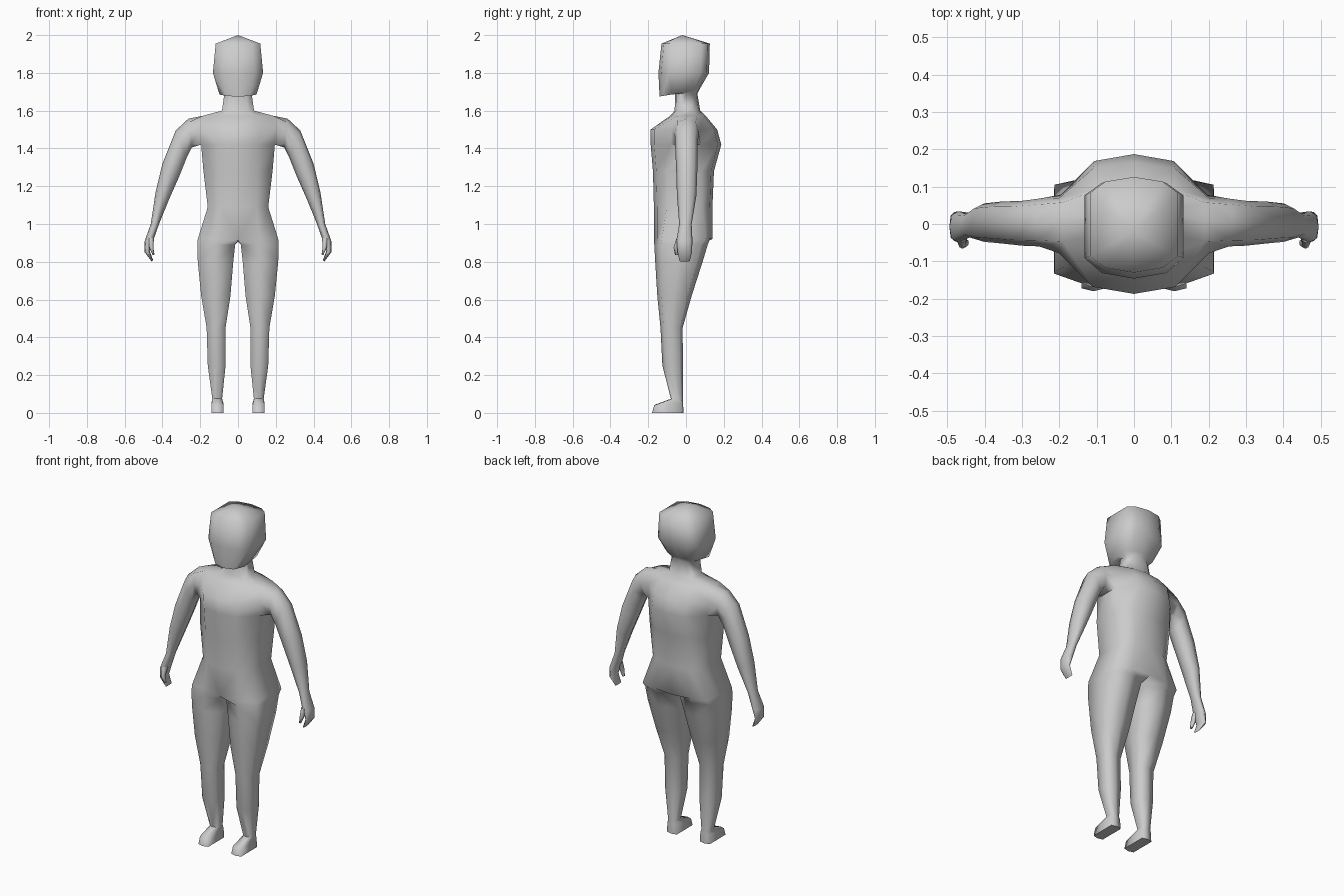
import bpy, bmesh, math
from mathutils import Vector

if "Cube" in bpy.data.objects:
    bpy.data.objects.remove(bpy.data.objects["Cube"])

skin = bpy.data.materials.new("grey skin")
skin.diffuse_color = (0.6, 0.6, 0.6, 1)
skin.use_nodes = True
skin.node_tree.nodes["Principled BSDF"].inputs["Base Color"].default_value = skin.diffuse_color

bm = bmesh.new()


def bridge(a, b, closed=True, skip=()):
    n = len(a)
    for i in range(n if closed else n - 1):
        if i not in skip:
            j = (i + 1) % n
            bm.faces.new((a[i], a[j], b[j], b[i]))


def half_ring(z, w, yf, yb, k, m, zb=None):
    """Right half of a body section: 7 points from front centre to back centre."""
    zb = z if zb is None else zb
    pts = [(0, yf), (m * w, yf * 0.9), (w, yf * k), (w, (yf + yb) * k / 2),
           (w, yb * k), (m * w, yb * 0.9), (0, yb)]
    return [bm.verts.new((x, y, z + (zb - z) * (y - yf) / (yb - yf))) for x, y in pts]


def tube_ring(outer, inner, yf, yb):
    """Eight-sided arm section between an outer and an inner (x, z) point."""
    o, i = Vector((outer[0], 0, outer[1])), Vector((inner[0], 0, inner[1]))
    mid, half = (o + i) / 2, (o - i) / 2
    ring = []
    for n in range(8):
        a = n * math.pi / 4
        s = 1.06 if n % 2 else 1
        p = mid + half * math.cos(a) * s
        p.y = (yf + yb) / 2 - (yb - yf) / 2 * math.sin(a) * s
        ring.append(bm.verts.new(p))
    return ring


def leg_ring(z, xi, xo, yf, yb, k, zt=None):
    """Eight-sided leg section, same point order as the hips; zt is the toe height."""
    xm, ym, h = (xi + xo) / 2, (yf + yb) / 2, (yb - yf) / 2
    pts = [(xi, ym - h * k), (xm, yf), (xo, ym - h * k), (xo, ym), (xo, ym + h * k),
           (xm, yb), (xi, ym + h * k), (xi, ym)]
    zt = z if zt is None else zt
    return [bm.verts.new((x, y, zt + (z - zt) * (y - yf) / (yb - yf))) for x, y in pts]


# torso, neck and head as stacked half sections
body = [half_ring(*s) for s in (
    (0.92, 0.213, -0.170, 0.140, 0.75, 0.55),
    (1.09, 0.160, -0.170, 0.140, 0.60, 0.60),
    (1.28, 0.183, -0.175, 0.148, 0.55, 0.58),
    (1.42, 0.195, -0.187, 0.187, 0.42, 0.55),
    (1.50, 0.200, -0.187, 0.165, 0.42, 0.55),
    (1.572, 0.190, -0.085, 0.105, 0.55, 0.50),
    (1.60, 0.085, -0.060, 0.075, 0.50, 0.60),
    (1.69, 0.072, -0.058, 0.060, 0.50, 0.60),
    (1.675, 0.098, -0.140, 0.070, 0.55, 0.62, 1.71),
    (1.80, 0.133, -0.146, 0.122, 0.62, 0.65),
    (1.955, 0.118, -0.130, 0.126, 0.66, 0.65),
)]
for n in range(len(body) - 1):
    bridge(body[n], body[n + 1], False, (2, 3) if n in (3, 4) else ())
crown = bm.verts.new((0, -0.02, 2.0))
for a, b in zip(body[-1], body[-1][1:]):
    bm.faces.new((a, b, crown))

# arm and hand, growing from the opening in the side of the chest
low, mid, top = body[3], body[4], body[5]
ring = [top[3], top[2], mid[2], low[2], low[3], low[4], mid[4], top[4]]
for s in (
    ((0.262, 1.558), (0.245, 1.405), -0.060, 0.068),
    ((0.330, 1.495), (0.270, 1.355), -0.058, 0.062),
    ((0.400, 1.320), (0.312, 1.250), -0.052, 0.060),
    ((0.436, 1.170), (0.365, 1.130), -0.048, 0.055),
    ((0.462, 1.000), (0.418, 1.000), -0.036, 0.030),
    ((0.494, 0.910), (0.446, 0.920), -0.050, 0.034),
    ((0.494, 0.850), (0.468, 0.858), -0.045, 0.032),
    ((0.456, 0.800), (0.450, 0.810), -0.035, 0.020),
):
    new = tube_ring(*s)
    bridge(ring, new)
    ring = new
bm.faces.new(ring)

# thumb
ring = None
for s in (((0.478, 0.925), (0.445, 0.925), -0.050, -0.010),
          ((0.470, 0.875), (0.448, 0.875), -0.066, -0.036),
          ((0.452, 0.835), (0.442, 0.838), -0.058, -0.042)):
    new = tube_ring(*s)
    if ring:
        bridge(ring, new)
    ring = new
bm.faces.new(ring)

# leg and foot, growing from the hip section closed by a crotch point
ring = body[0] + [bm.verts.new((0, -0.015, 0.905))]
for s in (
    (0.89, 0.015, 0.214, -0.168, 0.115, 0.75),
    (0.80, 0.025, 0.213, -0.163, 0.088, 0.75),
    (0.62, 0.040, 0.195, -0.152, 0.030, 0.75),
    (0.45, 0.066, 0.166, -0.135, -0.018, 0.72),
    (0.25, 0.066, 0.160, -0.125, -0.016, 0.70),
    (0.075, 0.084, 0.136, -0.080, -0.016, 0.70),
    (0.055, 0.078, 0.140, -0.168, -0.015, 0.88, 0.042),
    (0.0, 0.076, 0.141, -0.180, -0.014, 0.90),
):
    new = leg_ring(*s)
    bridge(ring, new)
    ring = new
bm.faces.new(ring)

# mirror to the other side and weld the centre line
bmesh.ops.mirror(bm, geom=bm.verts[:] + bm.edges[:] + bm.faces[:],
                 axis='X', merge_dist=0.0005)
bmesh.ops.recalc_face_normals(bm, faces=bm.faces[:])

mesh = bpy.data.meshes.new("human_body")
bm.to_mesh(mesh)
bm.free()
mesh.materials.append(skin)
figure = bpy.data.objects.new("human_body", mesh)
bpy.context.collection.objects.link(figure)
bpy.context.view_layer.objects.active = figure
figure.select_set(True)
bpy.ops.object.shade_smooth_by_angle(angle=math.radians(80))
